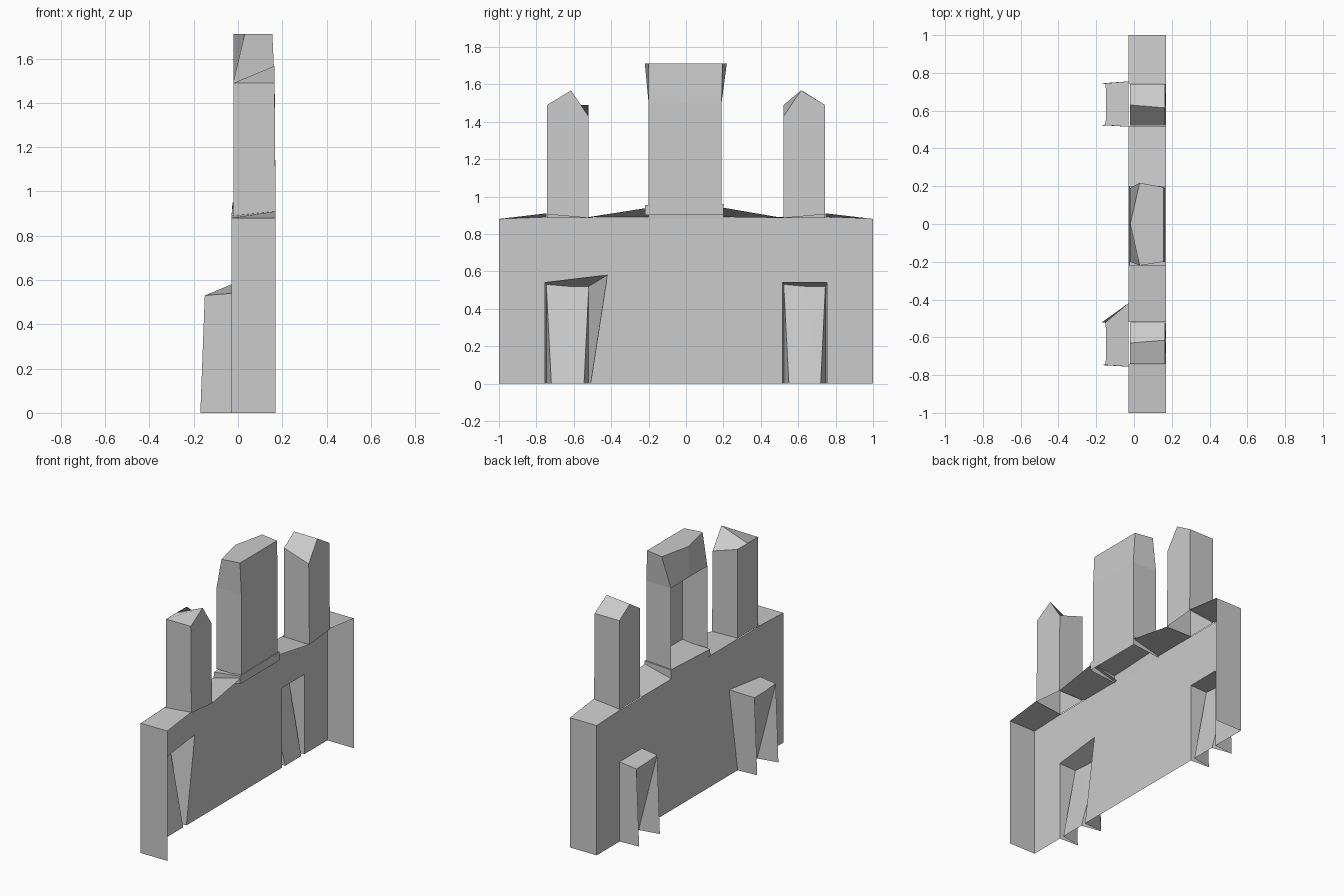
import bpy

if "Cube" in bpy.data.objects:
    bpy.data.objects.remove(bpy.data.objects["Cube"])

X0, X1 = -0.03, 0.17   # wall face and open rim


def part(name, verts, faces):
    me = bpy.data.meshes.new(name)
    me.from_pydata(verts, [], faces)
    me.update()
    ob = bpy.data.objects.new(name, me)
    bpy.context.collection.objects.link(ob)
    return ob


def loft(name, lower, upper, cap=True, skip=()):
    """Side quads between two rings, optional top cap."""
    n = len(lower)
    faces = [(i, (i + 1) % n, n + (i + 1) % n, n + i)
             for i in range(n) if i not in skip]
    if cap:
        faces.append(tuple(range(n, 2 * n)))
    return part(name, lower + upper, faces)


# wall sheet with two openings behind the buttresses
outline = [(-1, 0), (-.755, 0), (-.755, .54), (-.42, .58), (-.51, 0),
           (.515, 0), (.515, .54), (.755, .54), (.755, 0), (1, 0),
           (1, .88), (.745, .89), (.52, .89), (-.52, .89), (-.745, .89), (-1, .88)]
part("wall_face", [(X0, y, z) for y, z in outline],
     [tuple(reversed(range(len(outline))))])

for s, side in ((-1, "front"), (1, "rear")):
    # closed end of the shell
    part(side + "_end_wall",
         [(X0, s, 0), (X1, s, 0), (X1, s, .88), (X0, s, .88)],
         [(0, 1, 2, 3) if s < 0 else (3, 2, 1, 0)])

    # sloping tops either side of the small pillar
    part(side + "_wall_top",
         [(X0, s, .88), (X1, s, .88), (X1, s * .745, .91), (X0, s * .745, .89),
          (X0, s * .52, .89), (X1, s * .52, .885),
          (X1, s * .2, .94), (X0, s * .2, .89)],
         [f if s < 0 else f[::-1] for f in ((0, 1, 2, 3), (4, 5, 6, 7))])

    # small pillar with a faceted peak
    i, o = s * .522, s * .742          # inner and outer y
    back = -.02
    peak_back = 1.49 if s < 0 else 1.56
    verts = [(back, i, .885), (X1, i, .885), (X1, o, .905), (back, o, .885),
             (back, i, 1.49), (.165, i, 1.43), (.165, o, 1.49), (back, o, 1.49),
             (.165, s * .615, 1.567), (back, s * .63, peak_back)]
    faces = [(0, 1, 5, 4), (1, 2, 6, 8, 5), (2, 3, 7, 6), (3, 0, 4, 9, 7),
             (4, 5, 8, 9), (6, 7, 9, 8)]
    part(side + "_pillar", verts,
         [f[::-1] if s < 0 else f for f in faces])


def buttress(name, a, b, tip, foot):
    """Hollow buttress from y=a to y=b; tip is b's upper root, foot its lower one."""
    ai, bi, mid = a + .02, b - .01, (a + b) / 2
    verts = [(X0, a, .54), (-.15, ai - .012, .53), (-.17, ai - .012, 0), (X0, a, 0),
             (X0, *tip), (-.15, bi, .52), (-.17, bi, 0), (X0, foot, 0),
             (-.148, mid, .52), (X0, a + .035, 0), (X0, b - .035, 0)]
    faces = [(0, 1, 2, 3), (4, 7, 6, 5),           # sides
             (0, 4, 5, 8, 1),                      # top
             (1, 9, 2), (5, 6, 10),                # inner leg faces
             (1, 8, 9), (8, 5, 10), (8, 10, 9)]    # folded front
    part(name, verts, faces)


buttress("front_buttress", -.755, -.51, (-.42, .58), -.51)
buttress("rear_buttress", .515, .755, (.755, .54), .755)

# central plinth
loft("plinth",
     [(X0, -.22, .88), (X1, -.22, .90), (X1, .2, .90), (X0, .2, .88)],
     [(-.025, -.22, .93), (X1, -.22, .955), (X1, .2, .96), (-.025, .2, .95)])

# central pillar shaft, open at the back
base = [(-.02, -.2), (.165, -.2), (.165, .19), (-.02, .19)]
loft("central_shaft", [(x, y, .945) for x, y in base],
     [(x, y, 1.5) for x, y in base], cap=False, skip=(3,))

# flared head of the central pillar
low = [(-.02, 0), (-.02, -.2), (.165, -.2), (.165, .19), (-.02, .19)]
top = [(-.02, 0), (.03, -.22), (.155, -.2), (.155, .195), (.03, .218)]
loft("central_head", [(x, y, 1.5) for x, y in low],
     [(x, y, 1.71) for x, y in top])
